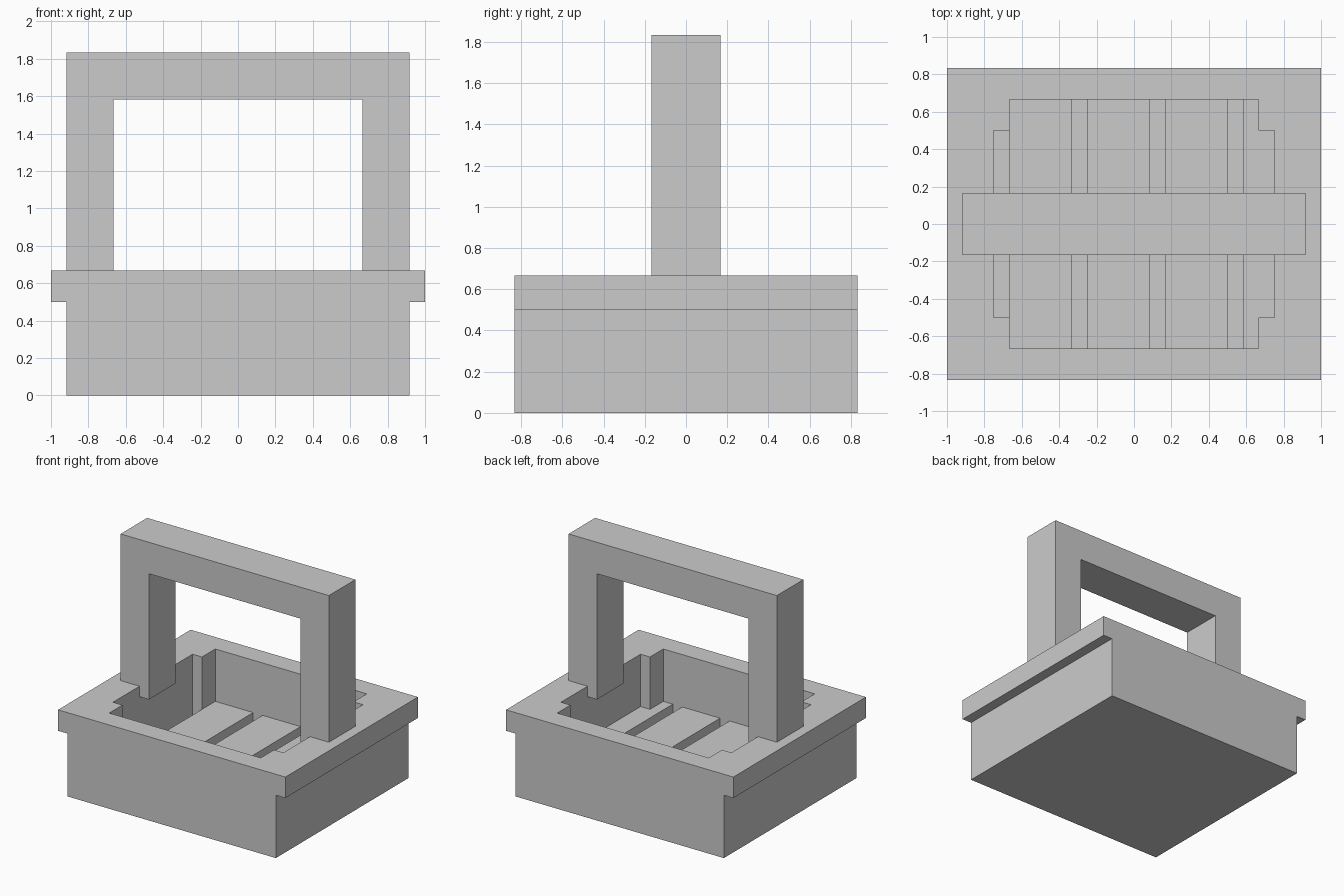
import bpy, bmesh
from mathutils import Vector

if "Cube" in bpy.data.objects:
    bpy.data.objects.remove(bpy.data.objects["Cube"])

U = 1 / 12  # the model sits on a grid of twelfths


def prism(name, outline, axis, lo, hi):
    """Extrude a closed outline from lo to hi along y or z (grid units)."""
    bm = bmesh.new()
    place = (lambda a, b: (a, lo, b)) if axis == 'y' else (lambda a, b: (a, b, lo))
    face = bm.faces.new([bm.verts.new(Vector(place(a, b)) * U) for a, b in outline])
    new = bmesh.ops.extrude_face_region(bm, geom=[face])['geom']
    shift = Vector((0, 1, 0) if axis == 'y' else (0, 0, 1)) * (hi - lo) * U
    bmesh.ops.translate(bm, vec=shift, verts=[v for v in new if isinstance(v, bmesh.types.BMVert)])
    bmesh.ops.recalc_face_normals(bm, faces=bm.faces)
    mesh = bpy.data.meshes.new(name)
    bm.to_mesh(mesh)
    bm.free()
    obj = bpy.data.objects.new(name, mesh)
    bpy.context.collection.objects.link(obj)
    return obj


def mirrored(half):
    """Complete a right-hand outline with its mirror image across x = 0."""
    return half + [(-x, z) for x, z in reversed(half)]


# Basket block with overhanging side rims
basket = prism("basket", mirrored([(11, 0), (11, 6), (12, 6), (12, 8)]), 'y', -10, 10)

# Hollow with stepped corners
hollow = prism("hollow_cutter", mirrored([(8, -8), (8, -6), (9, -6), (9, 6), (8, 6), (8, 8)]), 'z', 2, 10)
cut = basket.modifiers.new("hollow", 'BOOLEAN')
cut.operation = 'DIFFERENCE'
cut.solver = 'EXACT'
cut.object = hollow
bpy.context.view_layer.objects.active = basket
bpy.ops.object.modifier_apply(modifier=cut.name)
bpy.data.objects.remove(hollow)

# Floor slats separated by narrow grooves
for i in range(4):
    x0 = -8 + 5 * i
    x1 = min(x0 + 4, 9.3)
    prism(f"floor_slat_{i + 1}", [(x0, 1.5), (x1, 1.5), (x1, 3), (x0, 3)], 'y', -8.3, 8.3)

# Square arched handle, its legs overhanging the hollow
prism("handle", mirrored([(8, 19), (8, 7), (11, 7), (11, 22)]), 'y', -2, 2)
